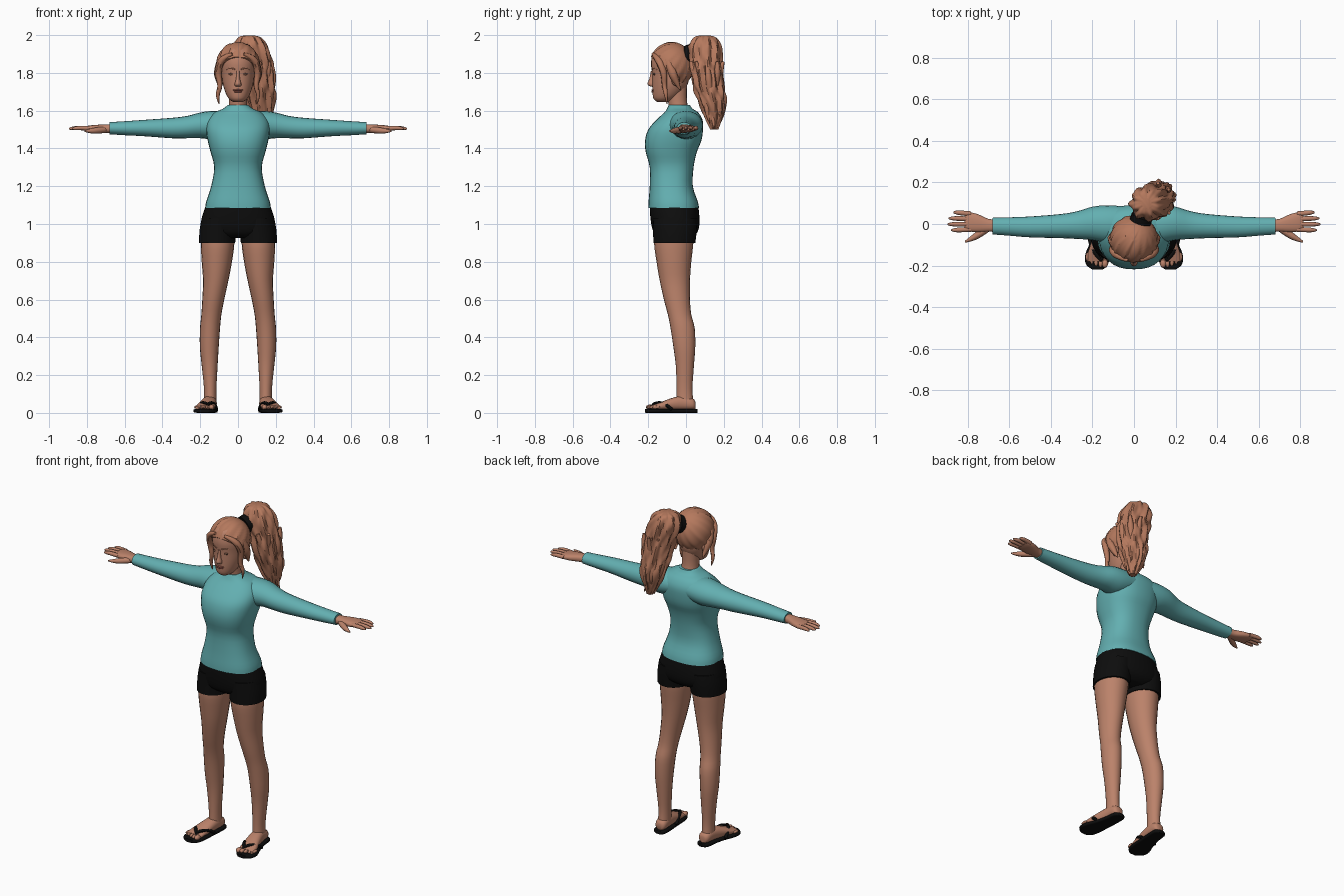
import bpy, bmesh, math
from math import sin, cos, pi
from mathutils import Matrix, Vector

if "Cube" in bpy.data.objects:
    bpy.data.objects.remove(bpy.data.objects["Cube"])


def material(name, r, g, b):
    m = bpy.data.materials.new(name)
    m.use_nodes = True
    m.diffuse_color = (r, g, b, 1)
    bsdf = m.node_tree.nodes["Principled BSDF"]
    bsdf.inputs["Base Color"].default_value = (r, g, b, 1)
    bsdf.inputs["Roughness"].default_value = 0.8
    return m


SKIN = material("skin", .50, .225, .145)
HAIR = material("hair", .46, .19, .11)
SHIRT = material("teal_fabric", .125, .43, .44)
BLACK = material("black_fabric", .004, .004, .004)
LIPS = material("lips", .36, .11, .08)
EYES = material("eyes", .17, .08, .05)


def finish(name, bm, mat, angle=45):
    bmesh.ops.recalc_face_normals(bm, faces=bm.faces)
    me = bpy.data.meshes.new(name)
    bm.to_mesh(me)
    bm.free()
    me.materials.append(mat)
    for p in me.polygons:
        p.use_smooth = True
    me.set_sharp_from_angle(angle=math.radians(angle))
    ob = bpy.data.objects.new(name, me)
    bpy.context.collection.objects.link(ob)
    return ob


def resample(rings, steps):
    """Smooth interpolation between the given cross-sections."""
    out = []
    for i in range(len(rings) - 1):
        a, b, c, d = (rings[max(0, min(len(rings) - 1, i + k))] for k in (-1, 0, 1, 2))
        for j in range(steps):
            t = j / steps
            out.append([q + .5 * t * (r - p + t * (2*p - 5*q + 4*r - s + t * (3*(q - r) + s - p)))
                        for p, q, r, s in zip(a, b, c, d)])
    return out + [rings[-1]]


def loft(name, mat, axis, rings, side=1, n=20, steps=3, power=2, ripple=None, angle=45):
    """Skin rings of (position on axis, centre a, centre b, radius a, radius b)."""
    bm = bmesh.new()
    others = [k for k in range(3) if k != axis]
    loops = []
    for t, ca, cb, ra, rb in resample(rings, steps):
        ra, rb = max(ra, .001), max(rb, .001)
        loop = []
        for i in range(n):
            a = 2 * pi * i / n
            f = ripple(a, t) if ripple else 1
            c, s = cos(a), sin(a)
            co = [0, 0, 0]
            co[axis] = t
            co[others[0]] = ca + f * ra * math.copysign(abs(c) ** (2 / power), c)
            co[others[1]] = cb + f * rb * math.copysign(abs(s) ** (2 / power), s)
            co[0] *= side
            loop.append(bm.verts.new(co))
        loops.append(loop)
    for l, m in zip(loops, loops[1:]):
        for i in range(n):
            bm.faces.new((l[i], l[(i + 1) % n], m[(i + 1) % n], m[i]))
    bm.faces.new(loops[0])
    bm.faces.new(loops[-1])
    return finish(name, bm, mat, angle)


def ball(name, mat, centre, radii, segs=16):
    bm = bmesh.new()
    mtx = Matrix.Translation(centre) @ Matrix.Diagonal((*radii, 1))
    bmesh.ops.create_uvsphere(bm, u_segments=segs, v_segments=segs // 2 + 2, radius=1, matrix=mtx)
    return finish(name, bm, mat)


def tube(name, mat, points, radii, side=1):
    """Smooth tapered tube through control points."""
    cu = bpy.data.curves.new(name, 'CURVE')
    cu.dimensions = '3D'
    cu.bevel_depth = 1
    cu.bevel_resolution = 2
    cu.use_fill_caps = True
    sp = cu.splines.new('NURBS')
    sp.points.add(len(points) - 1)
    for p, co, r in zip(sp.points, points, radii):
        p.co = (co[0] * side, co[1], co[2], 1)
        p.radius = r
    sp.order_u = 3
    sp.use_endpoint_u = True
    sp.resolution_u = 5
    tmp = bpy.data.objects.new(name + "_path", cu)
    bpy.context.collection.objects.link(tmp)
    bpy.context.view_layer.update()
    me = bpy.data.meshes.new_from_object(tmp.evaluated_get(bpy.context.evaluated_depsgraph_get()))
    bpy.data.objects.remove(tmp)
    bm = bmesh.new()
    bm.from_mesh(me)
    return finish(name, bm, mat)


# Shirt body
loft("shirt_body", SHIRT, 2, [
    (1.085, 0, -.065, .174, .134), (1.12, 0, -.068, .168, .13), (1.2, 0, -.078, .142, .114),
    (1.3, 0, -.076, .126, .116), (1.38, 0, -.078, .145, .135), (1.44, 0, -.068, .16, .149),
    (1.5, 0, -.055, .168, .145), (1.55, 0, -.035, .16, .123), (1.59, 0, -.025, .125, .09),
    (1.61, 0, -.033, .08, .068), (1.63, 0, -.035, .054, .056)], n=32, power=2.4)

# Shorts seat
loft("shorts_seat", BLACK, 2, [
    (1.11, 0, -.065, .165, .127), (1.05, 0, -.06, .187, .13), (.99, 0, -.056, .197, .126),
    (.95, 0, -.056, .17, .112), (.925, 0, -.056, .1, .08)], n=32, power=2.3)

# Neck and head
loft("neck", SKIN, 2, [(1.6, 0, -.035, .052, .052), (1.65, 0, -.045, .047, .05),
                       (1.74, 0, -.05, .05, .055)])
loft("head", SKIN, 2, [
    (1.645, 0, -.12, .022, .03), (1.66, 0, -.115, .046, .055), (1.69, 0, -.1, .064, .077),
    (1.74, 0, -.085, .08, .094), (1.8, 0, -.08, .087, .1), (1.86, 0, -.08, .092, .105),
    (1.92, 0, -.08, .075, .085), (1.95, 0, -.08, .03, .03)], n=28)

# Face details
loft("nose", SKIN, 2, [(1.728, 0, -.175, .014, .012), (1.74, 0, -.18, .018, .024),
                       (1.77, 0, -.178, .01, .016), (1.81, 0, -.178, .008, .008)], n=12)
ball("upper_lip", LIPS, (0, -.174, 1.709), (.027, .01, .005))
ball("lower_lip", LIPS, (0, -.173, 1.701), (.022, .011, .006))

# Scalp hair, combed in ridges towards the ponytail and cut along the hairline
gather = Vector((.3, .62, .72)).normalized()
across = gather.cross(Vector((1, 0, 0))).normalized()
third = gather.cross(across)
bm = bmesh.new()
bmesh.ops.create_uvsphere(bm, u_segments=64, v_segments=32, radius=1)
for v in bm.verts:
    a = math.atan2(v.co.dot(across), v.co.dot(third))
    spread = 1 - v.co.dot(gather) ** 2
    f = 1 + spread * (.022 * sin(15 * a) + .012 * sin(26 * a + 1))
    v.co = Vector((0, -.075, 1.84)) + Vector((v.co.x * .115, v.co.y * .117, v.co.z * .123)) * f
cut = bmesh.ops.bisect_plane(bm, geom=bm.verts[:] + bm.edges[:] + bm.faces[:],
                             plane_co=(0, -.185, 1.885), plane_no=(0, .66, .75), clear_inner=True)
bmesh.ops.holes_fill(bm, edges=[e for e in bm.edges if e.is_boundary], sides=0)
finish("scalp_hair", bm, HAIR, 30)


# Ponytail: wavy grooved mass with loose ends
def waves(a, z):
    return 1 + .09 * sin(8 * a + 1.6 * sin(24 * z)) + .05 * sin(13 * a - 2 * sin(17 * z))


loft("ponytail", HAIR, 2, [
    (1.998, .06, .1, .025, .025), (1.985, .06, .1, .06, .058), (1.93, .07, .1, .087, .083),
    (1.83, .095, .108, .088, .08), (1.73, .112, .12, .08, .08), (1.65, .12, .138, .074, .07),
    (1.58, .125, .145, .055, .052), (1.5, .135, .15, .02, .02)],
    n=72, steps=6, ripple=waves, angle=35)
for i in range(9):
    a = 2 * pi * i / 9
    c, s = cos(a), sin(a)
    end = 1.5 + .035 * (i * 4 % 5) / 2
    pts = []
    for k in range(7):
        t = k / 6
        r = .075 - .045 * t + .014 * sin(7 * t + i)
        pts.append((.1 + .035 * t + r * c, .11 + .04 * t + r * s, 1.86 + (end - 1.86) * t))
    tube(f"ponytail_lock_{i + 1}", HAIR, pts, [.008, .017, .019, .018, .018, .014, .002])

# Hair tie
bm = bmesh.new()
rot = Vector((.3, .9, .3)).to_track_quat('Z', 'Y').to_matrix().to_4x4()
bmesh.ops.create_cone(bm, cap_ends=True, segments=20, radius1=.052, radius2=.052, depth=.03,
                      matrix=Matrix.Translation((.035, .025, 1.9)) @ rot)
finish("hair_tie", bm, BLACK)

for side, label in ((1, "left"), (-1, "right")):
    # Eyes, brows, ears and face-framing locks
    ball(label + "_eye", EYES, (.035 * side, -.168, 1.793), (.016, .006, .006))
    tube(label + "_brow", HAIR, [(.016, -.18, 1.818), (.036, -.175, 1.83), (.06, -.154, 1.818)],
         [.004, .005, .002], side)
    ball(label + "_ear", SKIN, (.088 * side, -.055, 1.765), (.012, .022, .034))
    tube(label + "_front_lock", HAIR, [(.03, -.175, 1.9), (.09, -.15, 1.88), (.107, -.115, 1.8),
         (.092, -.115, 1.73), (.112, -.105, 1.68), (.1, -.1, 1.635)],
         [.008, .02, .018, .013, .011, .002], side)
    tube(label + "_ear_lock", HAIR, [(.09, -.1, 1.87), (.108, -.075, 1.81), (.1, -.055, 1.76),
         (.092, -.03, 1.71)], [.02, .024, .02, .004], side)

    # Sleeve
    loft(label + "_sleeve", SHIRT, 0, [
        (.05, .0, 1.53, .085, .065), (.13, .0, 1.524, .09, .075), (.2, .003, 1.522, .08, .068),
        (.27, -.005, 1.513, .067, .059), (.35, -.01, 1.508, .058, .054),
        (.5, -.014, 1.508, .05, .043), (.6, -.012, 1.507, .044, .037),
        (.68, -.01, 1.507, .04, .032)], side)

    # Hand
    loft(label + "_palm", SKIN, 0, [
        (.66, -.008, 1.505, .03, .024), (.7, -.006, 1.505, .031, .022),
        (.75, .004, 1.505, .043, .02), (.79, .01, 1.505, .046, .016),
        (.815, .012, 1.505, .04, .01)], side, power=2.5)
    for i, tip in enumerate((.878, .895, .89, .868)):
        y = -.026 + .025 * i
        tube(f"{label}_finger_{i + 1}", SKIN, [(.785, y, 1.506), (.83, y * 1.08, 1.509),
             (tip - .012, y * 1.14, 1.506), (tip, y * 1.14, 1.504)], [.012, .012, .01, .004], side)
    tube(label + "_thumb", SKIN, [(.7, -.018, 1.5), (.745, -.05, 1.495), (.785, -.073, 1.492),
         (.812, -.086, 1.492)], [.017, .018, .012, .004], side)

    # Shorts leg
    loft(label + "_shorts_leg", BLACK, 2, [
        (1.03, .1, -.058, .092, .118), (.97, .106, -.058, .097, .116),
        (.9, .111, -.062, .096, .111)], side, n=24)

    # Leg
    loft(label + "_leg", SKIN, 2, [
        (.98, .108, -.06, .085, .1), (.9, .108, -.065, .089, .104), (.8, .112, -.064, .08, .092),
        (.7, .118, -.059, .067, .08), (.6, .131, -.048, .058, .069), (.52, .141, -.034, .053, .062),
        (.45, .148, -.018, .053, .064), (.35, .152, -.009, .05, .058),
        (.25, .15, -.006, .042, .048), (.13, .147, -.008, .033, .042),
        (.05, .147, -.006, .034, .046)], side, n=20)

    # Foot and toes
    loft(label + "_foot", SKIN, 1, [
        (.05, .146, .04, .018, .018), (.035, .146, .047, .033, .03), (-.02, .15, .052, .037, .038),
        (-.08, .16, .045, .043, .032), (-.14, .172, .034, .05, .02),
        (-.18, .177, .027, .048, .013)], side, power=2.3)
    for i, r in enumerate((.016, .012, .011, .01, .009)):
        ball(f"{label}_toe_{i + 1}", SKIN, (side * (.14 + .021 * i), -.19 + .004 * i * i / 2, .03),
             (r * .95, .022, r * .9), 10)

    # Sandal sole and straps
    loft(label + "_sandal_sole", BLACK, 1, [
        (.062, .146, .011, .018, .01), (.045, .146, .011, .037, .011), (-.02, .15, .011, .042, .011),
        (-.08, .16, .011, .048, .011), (-.15, .175, .011, .06, .011),
        (-.195, .178, .011, .052, .011), (-.218, .175, .011, .026, .01)], side, n=24, power=4)
    for part, x, y in (("inner", .113, -.065), ("outer", .213, -.075)):
        mid = (x + .165) / 2 + (x - .165) * .25
        tube(f"{label}_{part}_strap", BLACK, [(.16, -.172, .046), (mid, -.13, .068), (x, y, .018)],
             [.008, .011, .009], side)
    tube(label + "_toe_post", BLACK, [(.158, -.18, .02), (.158, -.176, .035), (.16, -.17, .05)],
         [.007, .007, .008], side)
